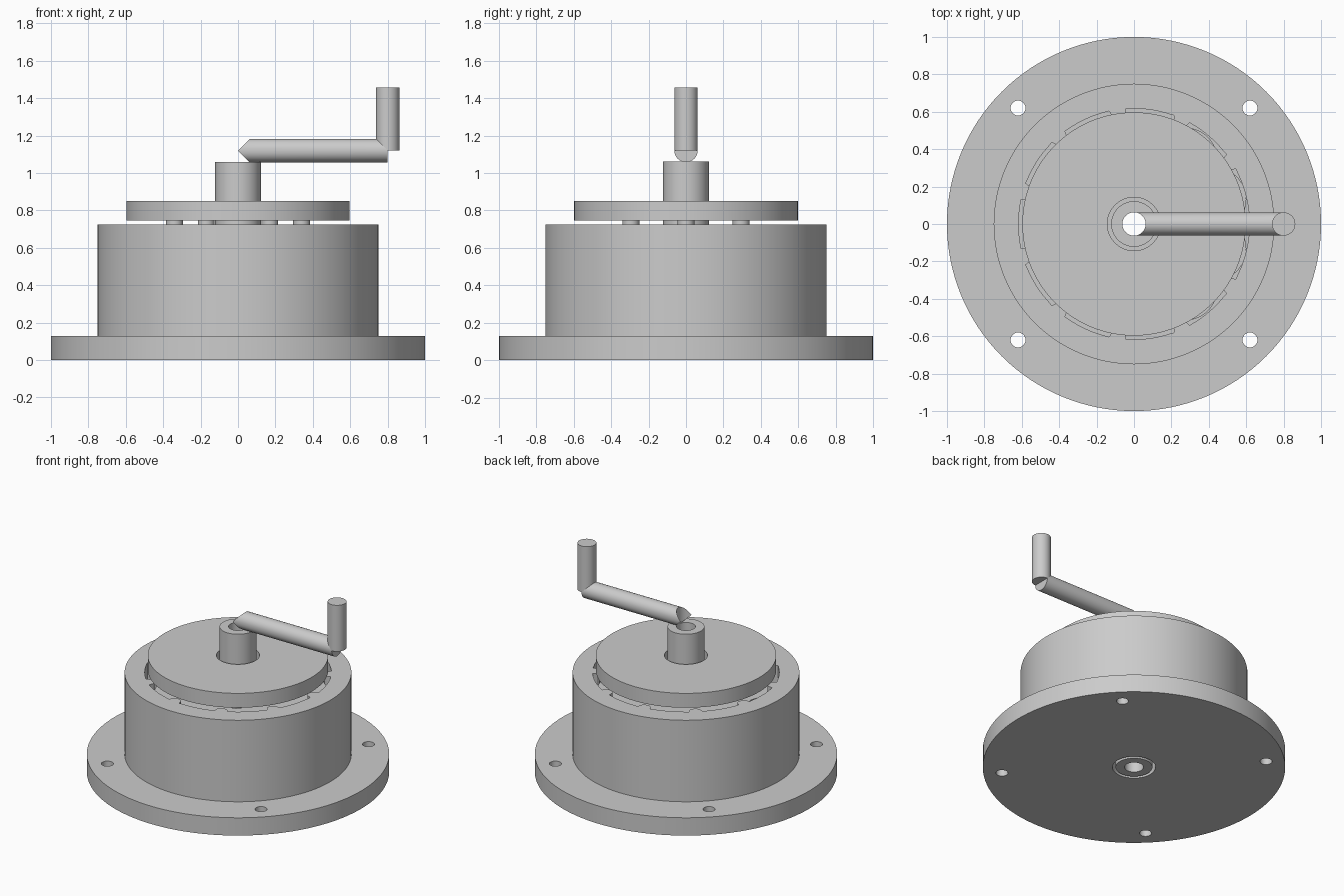
import bpy, bmesh, math
from math import sin, cos, pi, tau, radians

cube = bpy.data.objects.get("Cube")
if cube:
    bpy.data.objects.remove(cube, do_unlink=True)

GREY = (0.6, 0.6, 0.6, 1.0)
steel = bpy.data.materials.new("plain grey metal")
steel.use_nodes = True
steel.diffuse_color = GREY
steel.node_tree.nodes["Principled BSDF"].inputs["Base Color"].default_value = GREY


def finish(name, bm):
    """Turn a bmesh into a smooth-shaded object with sharp edges kept."""
    bmesh.ops.recalc_face_normals(bm, faces=bm.faces)
    mesh = bpy.data.meshes.new(name)
    bm.to_mesh(mesh)
    bm.free()
    mesh.materials.append(steel)
    obj = bpy.data.objects.new(name, mesh)
    bpy.context.collection.objects.link(obj)
    bpy.ops.object.select_all(action='DESELECT')
    obj.select_set(True)
    bpy.context.view_layer.objects.active = obj
    bpy.ops.object.shade_smooth_by_angle(angle=radians(30))
    return obj


def circle(r, x=0, y=0, n=32):
    return [(x + r * cos(tau * i / n), y + r * sin(tau * i / n)) for i in range(n)]


def polar_ring(count, radius):
    return [(radius * cos(tau * i / count), radius * sin(tau * i / count))
            for i in range(count)]


def plate(name, outlines, z0, z1):
    """Extrude an outer outline with optional hole outlines from z0 to z1."""
    bm = bmesh.new()
    for z_edges in [([], [])]:
        low_edges, high_edges = z_edges
        for pts in outlines:
            low = [bm.verts.new((x, y, z0)) for x, y in pts]
            high = [bm.verts.new((x, y, z1)) for x, y in pts]
            for i in range(len(pts)):
                j = (i + 1) % len(pts)
                bm.faces.new((low[i], low[j], high[j], high[i]))
                low_edges.append(bm.edges.get((low[i], low[j])))
                high_edges.append(bm.edges.get((high[i], high[j])))
        for edges in (low_edges, high_edges):
            bmesh.ops.triangle_fill(bm, use_beauty=True, edges=edges, normal=(0, 0, 1))
    return finish(name, bm)


# Proportions shared by several parts
ROD = 0.0625
SHAFT = 0.122
CLEAR = 0.143
TEETH = 11
BORE = 0.617
TOOTH = 0.046
ECC = 0.025
PINS = polar_ring(6, 0.34)

# Base flange with bolt holes and a shaft clearance hole
bolt_holes = [circle(0.04, sx * 0.62, sy * 0.62, 24) for sx in (-1, 1) for sy in (-1, 1)]
plate("base_flange", [circle(1, n=128), circle(CLEAR)] + bolt_holes, 0, 0.13)

# Housing ring, bore lined with rounded teeth
bore = []
half = TOOTH / BORE
for k in range(TEETH):
    a = tau * k / TEETH
    for i in range(9):
        t = pi * (1.5 - i / 8)  # inward half of the tooth, one side to the other
        u, v = BORE + TOOTH * cos(t), -TOOTH * sin(t) * -1
        v = -TOOTH + 2 * TOOTH * i / 8
        u = BORE - math.sqrt(max(0, TOOTH ** 2 - v ** 2))
        bore.append((u * cos(a) - v * sin(a), u * sin(a) + v * cos(a)))
    span = tau / TEETH - 2 * half
    for i in range(1, 10):
        b = a + half + span * i / 10
        bore.append((BORE * cos(b), BORE * sin(b)))
plate("housing", [circle(0.75, n=128), bore], 0.13, 0.725)

# Lobed wobble disc inside the housing
lobes = []
R, STEPS = BORE, 240
for i in range(STEPS):
    t = tau * i / STEPS
    p = math.atan2(sin((1 - TEETH) * t), R / (ECC * TEETH) - cos((1 - TEETH) * t))
    lobes.append((ECC + R * cos(t) - TOOTH * cos(t + p) - ECC * cos(TEETH * t),
                  -R * sin(t) + TOOTH * sin(t + p) + ECC * sin(TEETH * t)))
pin_holes = [circle(0.045 + ECC, x + ECC, y, 24) for x, y in PINS]
plate("lobed_disc", [lobes, circle(0.2, ECC)] + pin_holes, 0.3, 0.66)
plate("eccentric_cam", [circle(0.197, ECC), circle(SHAFT)], 0.3, 0.66)

# Output lid and its drive pins
plate("output_lid", [circle(0.597, n=128), circle(CLEAR)], 0.745, 0.85)
for n, (x, y) in enumerate(PINS):
    plate(f"drive_pin_{n + 1}", [circle(0.045, x, y, 24)], 0.25, 0.745)

# Hollow input shaft
plate("input_shaft", [circle(SHAFT, n=48), circle(ROD)], 0, 1.06)

# Crank arm: a rod whose inner end is notched by the shaft bore
bm = bmesh.new()
N, AXIS, REACH = 32, 1.12, 0.8
inner, outer = [], []
for i in range(N):
    y, dz = ROD * cos(tau * i / N), ROD * sin(tau * i / N)
    inner.append(bm.verts.new((abs(dz), y, AXIS + dz)))
    outer.append(bm.verts.new((REACH, y, AXIS + dz)))
for i in range(N):
    j = (i + 1) % N
    bm.faces.new((inner[i], inner[j], outer[j], outer[i]))
bm.faces.new(outer)
for i in range(N // 2):
    strip = [inner[i], inner[i + 1], inner[N - i - 1], inner[(N - i) % N]]
    bm.faces.new(list(dict.fromkeys(strip)))
finish("crank_arm", bm)

# Crank handle
plate("crank_handle", [circle(ROD, REACH)], AXIS, 1.457)
